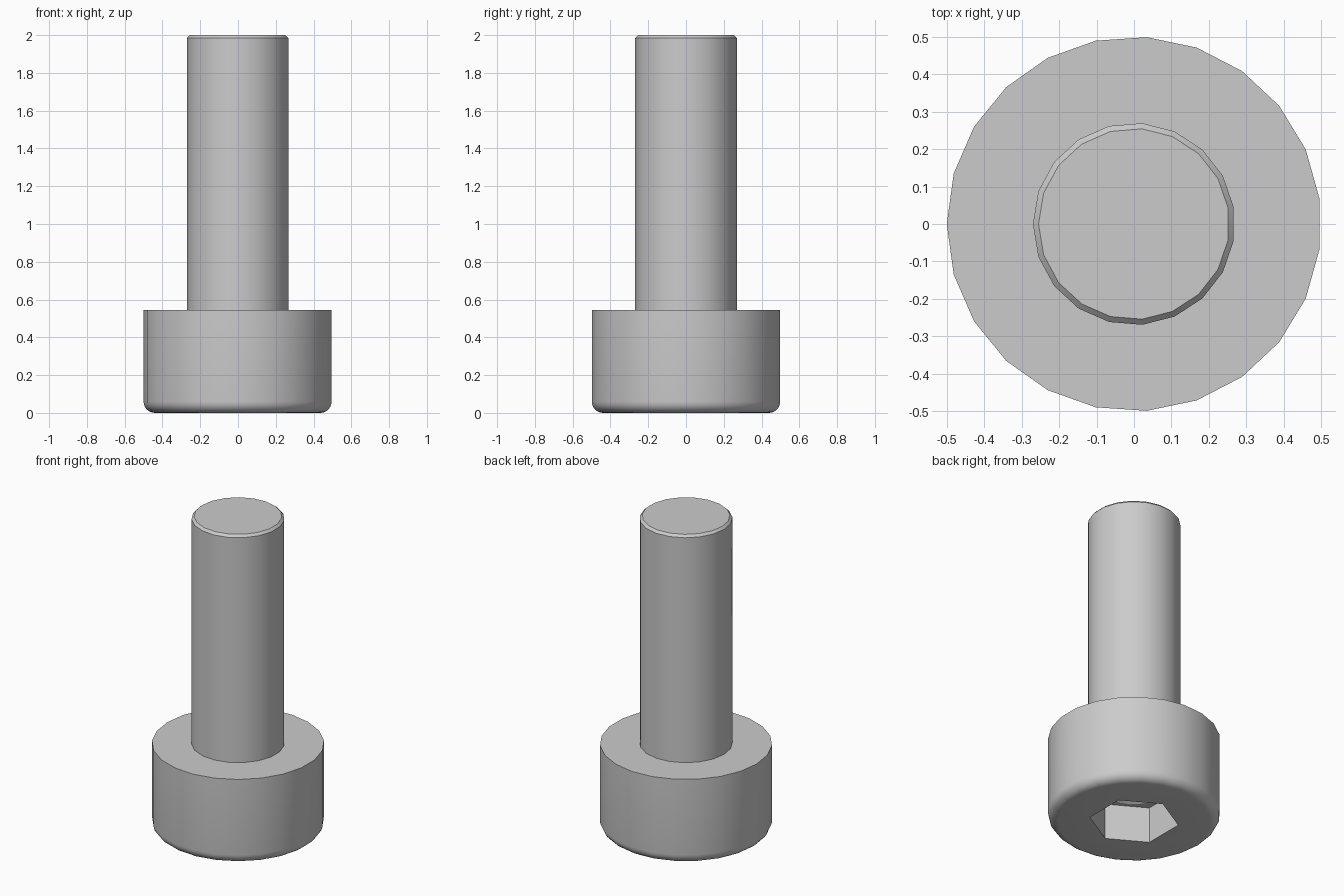
import bpy
import bmesh
from math import cos, sin, pi, radians

default = bpy.data.objects.get("Cube")
if default:
    bpy.data.objects.remove(default, do_unlink=True)

steel = bpy.data.materials.new("plain_grey_steel")
steel.use_nodes = True
grey = (0.6, 0.6, 0.6, 1.0)
steel.diffuse_color = grey
steel.node_tree.nodes["Principled BSDF"].inputs["Base Color"].default_value = grey


def lathe(name, profile, sides, start=pi):
    """Closed solid turned about z from (radius, height) points, bottom to top."""
    bm = bmesh.new()
    rings = []
    for r, z in profile:
        angles = [start + 2 * pi * i / sides for i in range(sides)]
        rings.append([bm.verts.new((r * cos(a), r * sin(a), z)) for a in angles])
    for low, high in zip(rings, rings[1:]):
        for i in range(sides):
            j = (i + 1) % sides
            bm.faces.new((low[i], low[j], high[j], high[i]))
    bm.faces.new(rings[0][::-1])
    bm.faces.new(rings[-1])
    mesh = bpy.data.meshes.new(name)
    bm.to_mesh(mesh)
    bm.free()
    mesh.materials.append(steel)
    obj = bpy.data.objects.new(name, mesh)
    bpy.context.collection.objects.link(obj)
    return obj


def select_only(obj):
    bpy.ops.object.select_all(action="DESELECT")
    obj.select_set(True)
    bpy.context.view_layer.objects.active = obj


def cut(target, cutter):
    cutter.hide_render = True
    mod = target.modifiers.new("cut", "BOOLEAN")
    mod.operation = "DIFFERENCE"
    mod.solver = "EXACT"
    mod.object = cutter
    select_only(target)
    bpy.ops.object.modifier_apply(modifier=mod.name)
    bpy.data.objects.remove(cutter, do_unlink=True)


# Head with a rounded outer rim at its base
radius, height, fillet, steps = 0.5, 0.545, 0.06, 6
rim = []
for k in range(steps + 1):
    a = pi / 2 * k / steps
    rim.append((radius - fillet + fillet * sin(a), fillet - fillet * cos(a)))
head = lathe("head", rim + [(radius, height)], 23)

# Hexagonal socket with a shallow drilled cone at its end
depth = 0.23
cut(head, lathe("hex_cutter", [(0.26, -0.1), (0.26, depth)], 6, pi / 2))
cut(head, lathe("drill_cutter", [(0.2, depth - 0.02), (0.2, depth), (0.005, depth + 0.11)], 24))

# Shaft with a chamfered end
shaft = lathe("shaft", [(0.27, 0.5), (0.27, 1.985), (0.255, 2.0)], 19)

for part in (head, shaft):
    select_only(part)
    bpy.ops.object.shade_smooth_by_angle(angle=radians(28))
